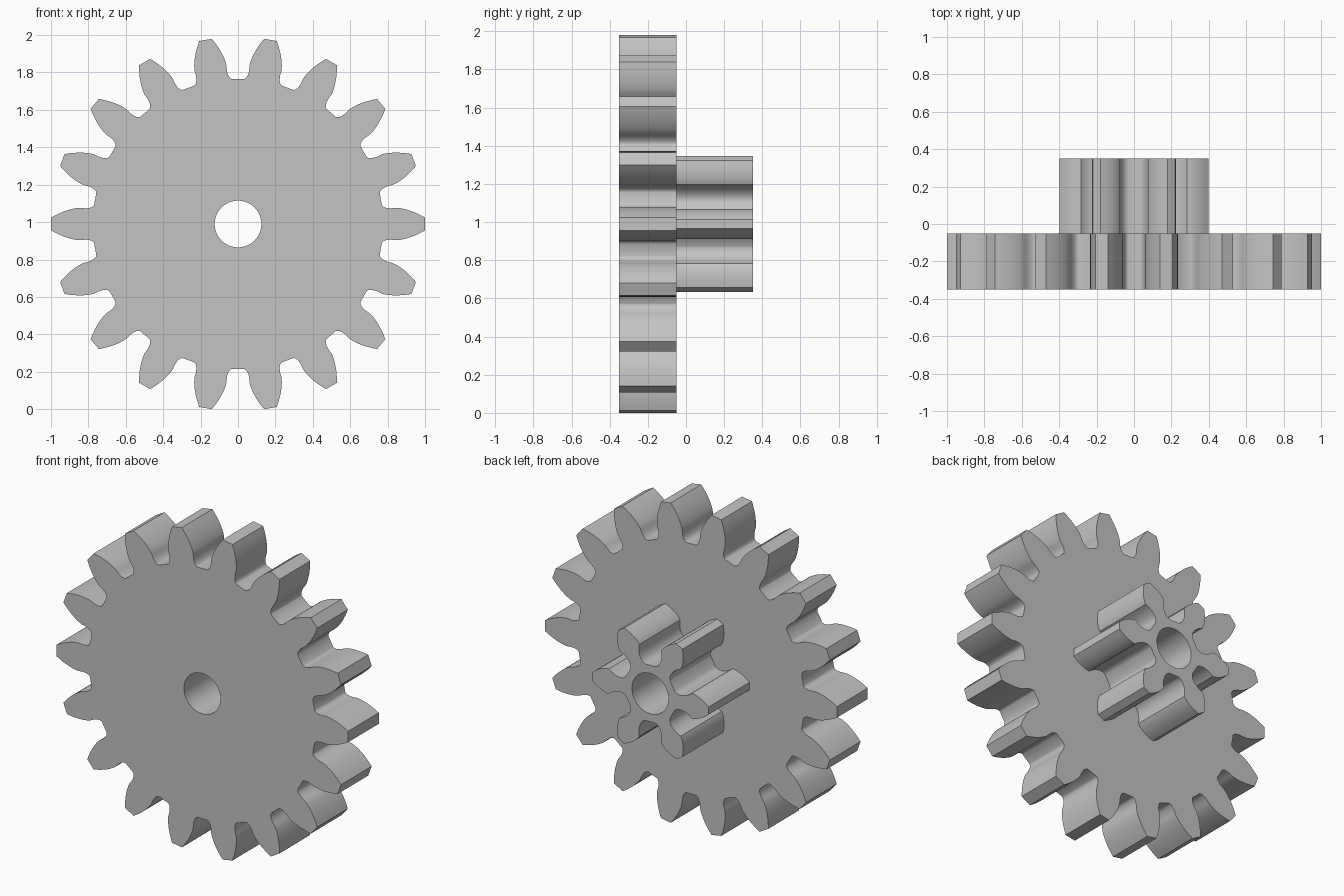
import bpy
import bmesh
import math

cube = bpy.data.objects.get("Cube")
if cube:
    bpy.data.objects.remove(cube)

MODULE = 0.1
PRESSURE = math.radians(20)
BORE = 0.125
AXIS_Z = 0.99

grey = bpy.data.materials.new("plain_grey")
grey.use_nodes = True
colour = (0.55, 0.55, 0.55, 1)
grey.diffuse_color = colour
grey.node_tree.nodes["Principled BSDF"].inputs["Base Color"].default_value = colour


def involute(angle):
    return math.tan(angle) - angle


def gap_half_angle(radius, teeth, root, corner):
    """Half the angle of a tooth gap: the involute flank or the undercut root, whichever is wider."""
    pitch = MODULE * teeth / 2
    base = pitch * math.cos(PRESSURE)
    reach = math.sqrt(max(radius ** 2 - root ** 2, 0))
    gap = math.atan2(reach, root) + (corner - reach) / pitch
    if radius > base:
        flank = math.pi / (2 * teeth) - involute(PRESSURE) + involute(math.acos(base / radius))
        gap = max(gap, flank)
    return gap


def gear_outline(teeth, steps=18):
    tip = MODULE * (teeth + 2) / 2
    root = MODULE * (teeth - 2.5) / 2
    corner = MODULE * (math.pi / 4 - 1.25 * math.tan(PRESSURE))
    start = math.hypot(root, corner)
    side = []
    for i in range(steps + 1):
        r = start + (tip - start) * (i / steps) ** 1.6
        side.append((gap_half_angle(r, teeth, root, corner), r))
    # one gap, from tooth tip to tooth tip, repeated round the axis
    gap = [(-a, r) for a, r in reversed(side)] + [(0, root)] + side
    outline = []
    for k in range(teeth):
        middle = (2 * k + 1) * math.pi / teeth
        outline += [(middle + a, r) for a, r in gap]
    return outline


def make_gear(name, teeth, front, back):
    bm = bmesh.new()
    circle = [(2 * math.pi * i / 48, BORE) for i in range(48)]
    for loop in (gear_outline(teeth), circle):
        verts = [bm.verts.new((r * math.cos(a), front, r * math.sin(a))) for a, r in loop]
        for i, v in enumerate(verts):
            bm.edges.new((verts[i - 1], v))
    bmesh.ops.triangle_fill(bm, use_beauty=True, edges=bm.edges[:], normal=(0, -1, 0))
    # thicken the flat profile along the axis
    result = bmesh.ops.extrude_face_region(bm, geom=bm.faces[:], use_keep_orig=True)
    moved = [g for g in result["geom"] if isinstance(g, bmesh.types.BMVert)]
    bmesh.ops.translate(bm, verts=moved, vec=(0, back - front, 0))
    bmesh.ops.recalc_face_normals(bm, faces=bm.faces[:])
    mesh = bpy.data.meshes.new(name)
    bm.to_mesh(mesh)
    bm.free()
    mesh.materials.append(grey)
    obj = bpy.data.objects.new(name, mesh)
    obj.location.z = AXIS_Z
    bpy.context.collection.objects.link(obj)
    bpy.ops.object.select_all(action="DESELECT")
    obj.select_set(True)
    bpy.context.view_layer.objects.active = obj
    bpy.ops.object.shade_smooth_by_angle(angle=math.radians(30))


make_gear("large_gear", 18, -0.35, -0.05)
make_gear("small_gear", 6, -0.05, 0.35)
